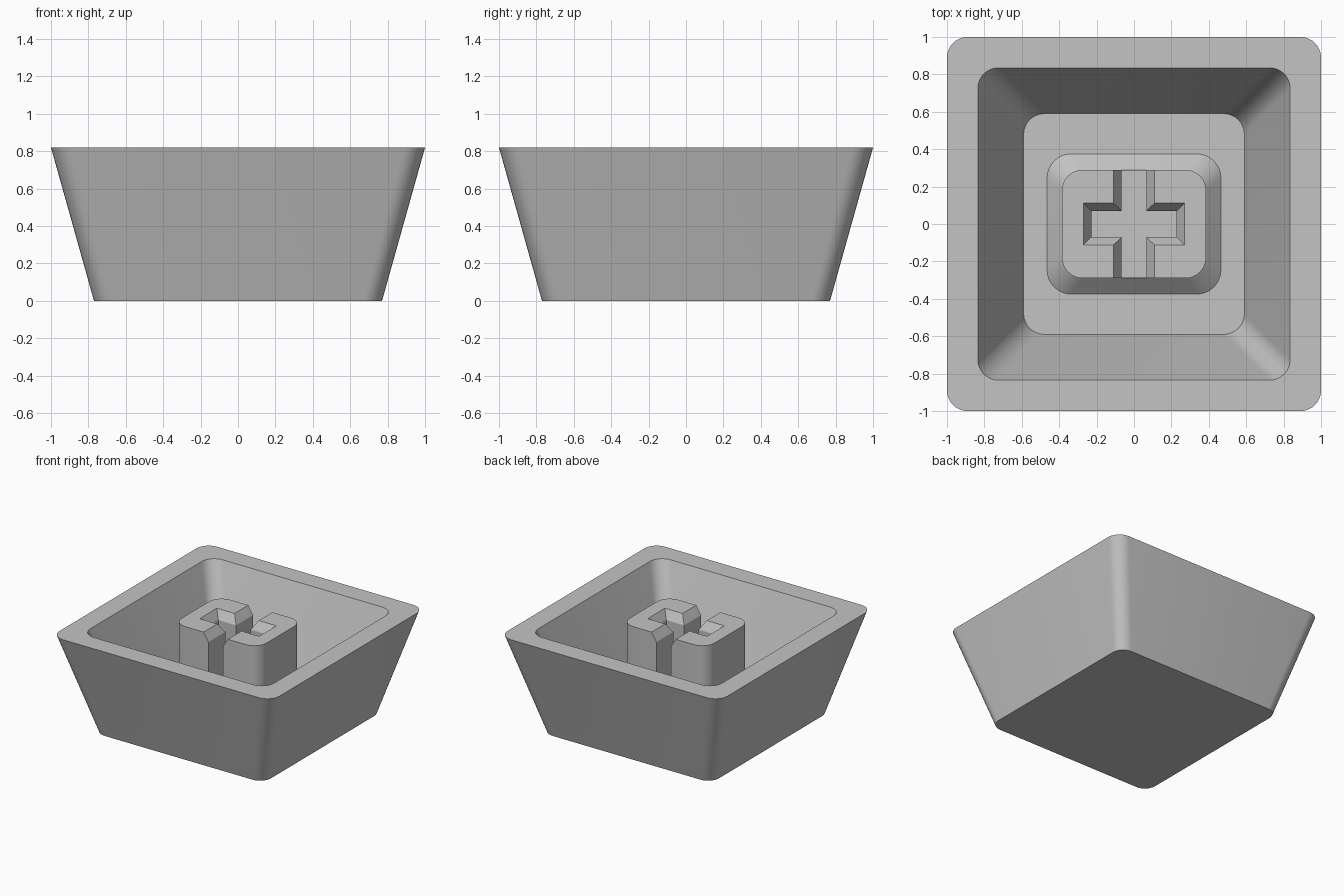
import bpy, bmesh
from math import sin, cos, pi, radians

if "Cube" in bpy.data.objects:
    bpy.data.objects.remove(bpy.data.objects["Cube"], do_unlink=True)

HEIGHT = 0.82
FLOOR = 0.15
SLOT_FLOOR = 0.25
CHAMFER_DEPTH = 0.07

grey = bpy.data.materials.new("plain grey plastic")
grey.use_nodes = True
grey.diffuse_color = (0.55, 0.55, 0.55, 1)
grey.node_tree.nodes["Principled BSDF"].inputs["Base Color"].default_value = grey.diffuse_color


def rounded_rect(hx, hy, radius, z, segments=8):
    """Counter-clockwise outline of a rectangle with rounded corners."""
    points = []
    for corner, (sx, sy) in enumerate([(1, 1), (-1, 1), (-1, -1), (1, -1)]):
        for i in range(segments + 1):
            a = (corner + i / segments) * pi / 2
            points.append((sx * (hx - radius) + radius * cos(a),
                           sy * (hy - radius) + radius * sin(a), z))
    return points


def plain_rect(hx, hy, z):
    return [(hx, hy, z), (-hx, hy, z), (-hx, -hy, z), (hx, -hy, z)]


def loft(name, rings):
    """Skin a stack of matching outlines and cap both ends."""
    bm = bmesh.new()
    loops = [[bm.verts.new(p) for p in ring] for ring in rings]
    n = len(loops[0])
    for low, high in zip(loops, loops[1:]):
        for i in range(n):
            j = (i + 1) % n
            bm.faces.new((low[i], low[j], high[j], high[i]))
    bm.faces.new(loops[0][::-1])
    bm.faces.new(loops[-1])
    bmesh.ops.recalc_face_normals(bm, faces=bm.faces)
    mesh = bpy.data.meshes.new(name)
    bm.to_mesh(mesh)
    bm.free()
    mesh.materials.append(grey)
    obj = bpy.data.objects.new(name, mesh)
    bpy.context.collection.objects.link(obj)
    return obj


def activate(obj):
    bpy.ops.object.select_all(action="DESELECT")
    obj.select_set(True)
    bpy.context.view_layer.objects.active = obj


def cut(target, cutter):
    cutter.hide_render = True
    mod = target.modifiers.new("slot", "BOOLEAN")
    mod.operation = "DIFFERENCE"
    mod.solver = "EXACT"
    mod.object = cutter
    activate(target)
    bpy.ops.object.modifier_apply(modifier=mod.name)
    bpy.data.objects.remove(cutter, do_unlink=True)


def slot_cutter(name, hx, hy, flare_x, flare_y):
    """Straight slot whose mouth widens at the top of the stem."""
    over = 0.5  # carries the same slope above the stem
    return loft(name, [
        plain_rect(hx, hy, SLOT_FLOOR),
        plain_rect(hx, hy, HEIGHT - CHAMFER_DEPTH),
        plain_rect(hx + flare_x * (1 + over), hy + flare_y * (1 + over),
                   HEIGHT + CHAMFER_DEPTH * over)])


# Hollow tapered shell, open at the top
shell = loft("tapered_shell", [
    rounded_rect(0.77, 0.77, 0.1, 0),
    rounded_rect(1.0, 1.0, 0.11, HEIGHT),
    rounded_rect(0.835, 0.835, 0.11, HEIGHT),
    rounded_rect(0.59, 0.59, 0.11, FLOOR)])

# Central stem with a flared foot sunk into the floor
stem = loft("stem", [
    rounded_rect(0.465, 0.375, 0.13, FLOOR - 0.03),
    rounded_rect(0.465, 0.375, 0.13, FLOOR),
    rounded_rect(0.385, 0.29, 0.11, FLOOR + 0.08),
    rounded_rect(0.385, 0.29, 0.11, HEIGHT)])

# Cross socket: a closed slot along x and an open slot through y
cut(stem, slot_cutter("cross_slot", 0.228, 0.07, 0.042, 0.042))
cut(stem, slot_cutter("through_slot", 0.066, 0.6, 0.044, 0))

for part in (shell, stem):
    activate(part)
    bpy.ops.object.shade_smooth_by_angle(angle=radians(20))
